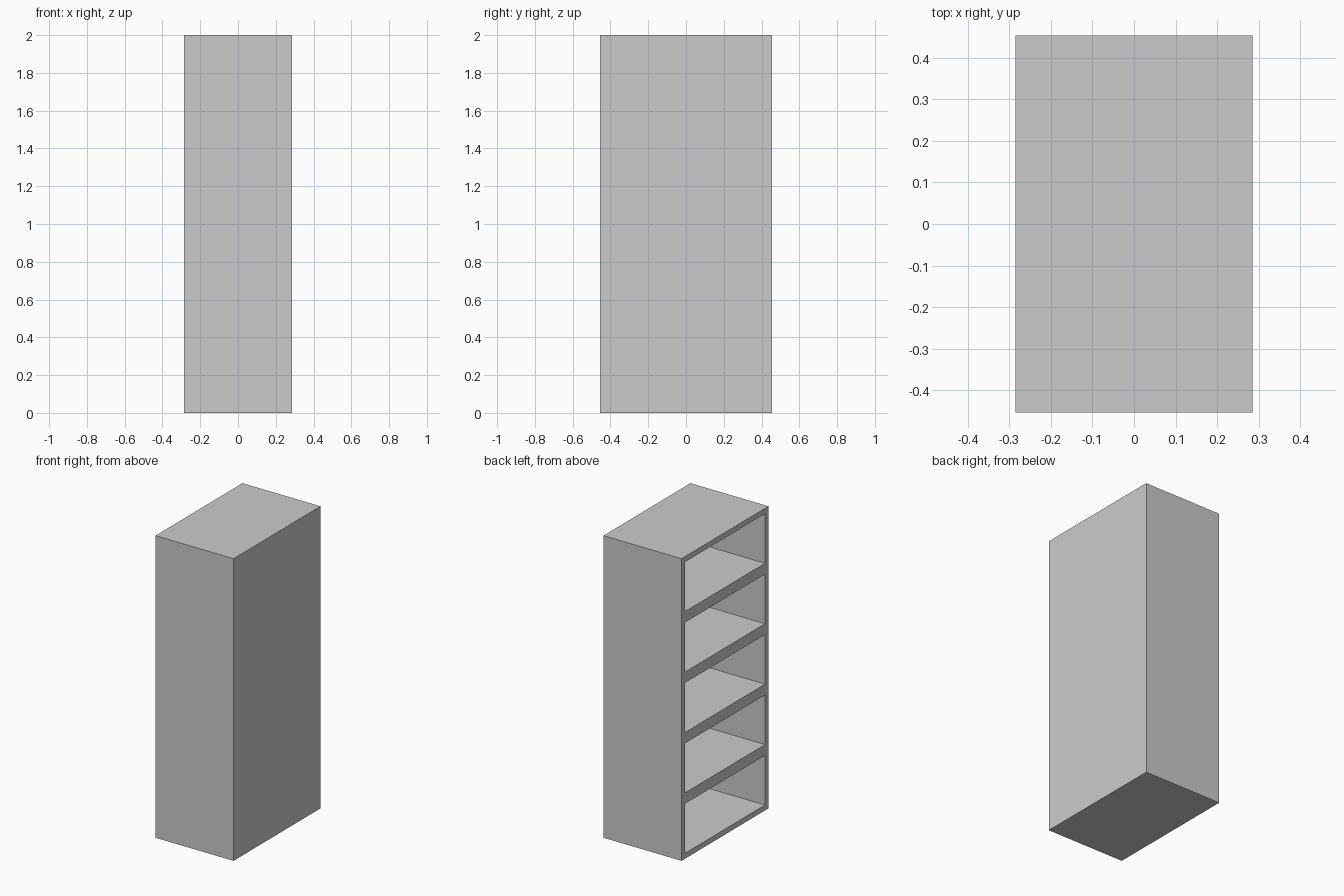
import bpy, bmesh
from mathutils import Vector

if "Cube" in bpy.data.objects:
    bpy.data.objects.remove(bpy.data.objects["Cube"])

W, D, H = 0.571, 0.909, 2.0     # overall x, y, z
T = 0.036                       # panel thickness
N = 5                           # compartments
STEP = H / N

# Solid carcass block
bm = bmesh.new()
bmesh.ops.create_cube(bm, size=1)
bmesh.ops.scale(bm, vec=(W, D, H), verts=bm.verts)
bmesh.ops.translate(bm, vec=(0, 0, H / 2), verts=bm.verts)


def cut(co, no):
    bmesh.ops.bisect_plane(bm, geom=bm.verts[:] + bm.edges[:] + bm.faces[:],
                           plane_co=co, plane_no=no)


# Outline the openings: side walls and shelf edges
for s in (-1, 1):
    cut((0, s * (D / 2 - T), 0), (0, 1, 0))
for i in range(N):
    cut((0, 0, i * STEP + T), (0, 0, 1))
    cut((0, 0, (i + 1) * STEP - T), (0, 0, 1))


# Push the open-side cells inward to form the compartments
def is_opening(f):
    c = f.calc_center_median()
    return (f.normal.x < -0.9 and abs(c.y) < D / 2 - T
            and T < c.z % STEP < STEP - T)


bm.normal_update()
cells = [f for f in bm.faces if is_opening(f)]
inner = bmesh.ops.extrude_discrete_faces(bm, faces=cells)["faces"]
for f in inner:
    bmesh.ops.translate(bm, vec=Vector((W - T, 0, 0)), verts=f.verts)
bmesh.ops.recalc_face_normals(bm, faces=bm.faces)

mesh = bpy.data.meshes.new("shelf_cabinet")
bm.to_mesh(mesh)
bm.free()
bpy.context.collection.objects.link(bpy.data.objects.new("shelf_cabinet", mesh))
